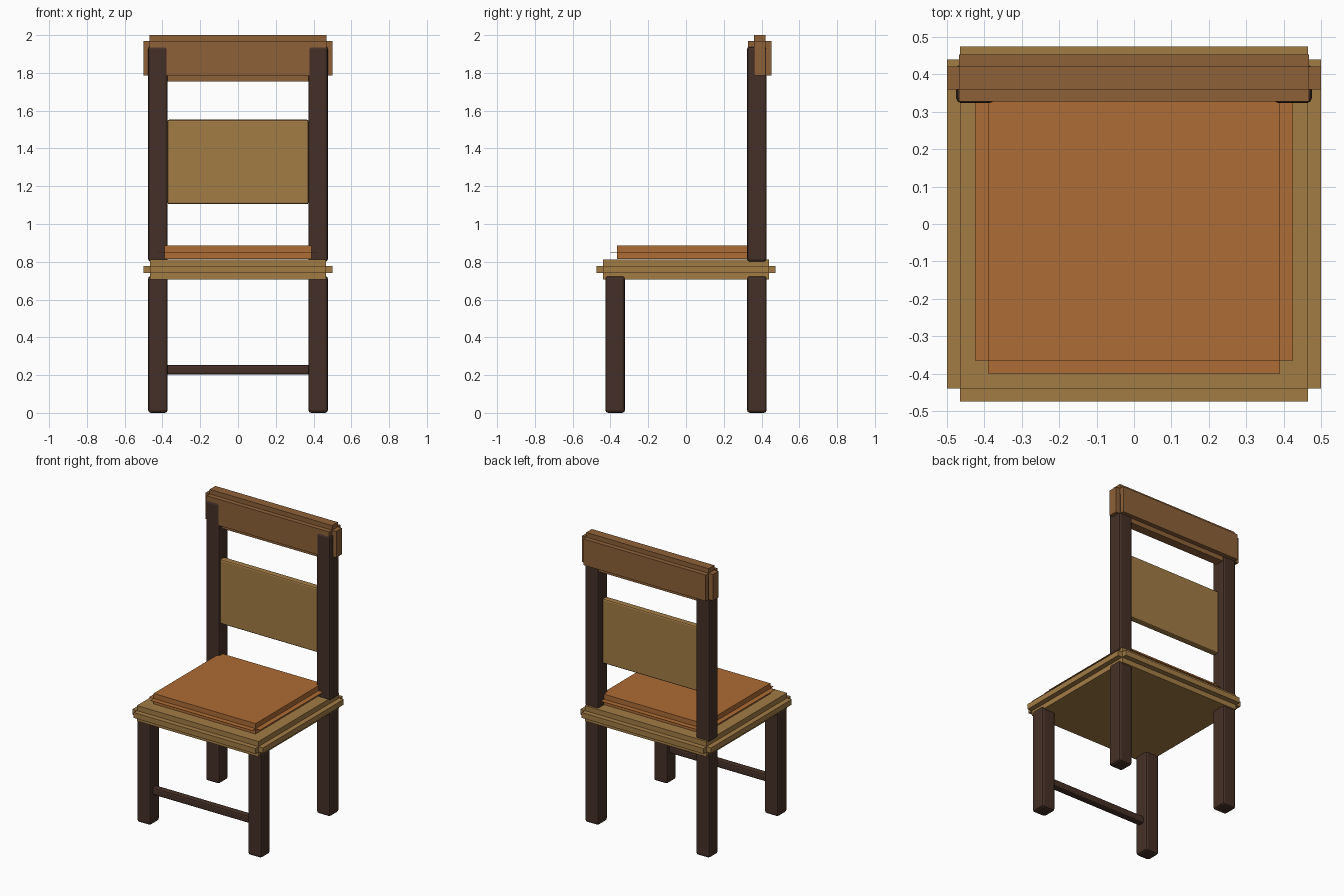
import bpy
import bmesh
from itertools import product

if "Cube" in bpy.data.objects:
    bpy.data.objects.remove(bpy.data.objects["Cube"])


def material(name, rgb):
    m = bpy.data.materials.new(name)
    m.diffuse_color = (*rgb, 1)
    m.use_nodes = True
    m.node_tree.nodes["Principled BSDF"].inputs["Base Color"].default_value = m.diffuse_color
    return m


DARK = material("dark_wood", (0.06, 0.03, 0.02))
RAIL = material("rail_wood", (0.27, 0.12, 0.04))
OAK = material("light_wood", (0.36, 0.2, 0.06))
FABRIC = material("cushion_fabric", (0.42, 0.15, 0.035))


def finish(name, bm, mat):
    me = bpy.data.meshes.new(name)
    bm.to_mesh(me)
    bm.free()
    me.materials.append(mat)
    ob = bpy.data.objects.new(name, me)
    bpy.context.collection.objects.link(ob)
    return ob


def box(name, lo, hi, mat, bevel):
    """Box with small softened edges."""
    bm = bmesh.new()
    bmesh.ops.create_cube(bm, size=1)
    for v in bm.verts:
        v.co = [(a + b) / 2 + c * (b - a) for a, b, c in zip(lo, hi, v.co)]
    ob = finish(name, bm, mat)
    mod = ob.modifiers.new("soft_edges", 'BEVEL')
    mod.width = bevel
    mod.segments = 2
    return ob


def stepped_box(name, lo, hi, step, mat):
    """Box whose edges are all cut back by a square rebate."""
    cuts = [(a, a + step, b - step, b) for a, b in zip(lo, hi)]
    # of a 3x3x3 grid keep the core and the six slabs on its sides
    cells = {c for c in product(range(3), repeat=3) if sum(i != 1 for i in c) <= 1}
    bm = bmesh.new()
    for cell in cells:
        for axis, side in product(range(3), (0, 1)):
            near = list(cell)
            near[axis] += 2 * side - 1
            if tuple(near) in cells:
                continue
            u, w = (axis + 1) % 3, (axis + 2) % 3
            verts = []
            for du, dw in ((0, 0), (1, 0), (1, 1), (0, 1)):
                p = list(cell)
                p[axis] += side
                p[u] += du
                p[w] += dw
                verts.append(bm.verts.new([cuts[k][p[k]] for k in range(3)]))
            bm.faces.new(verts if side else verts[::-1])
    bmesh.ops.remove_doubles(bm, verts=bm.verts, dist=0.0005)
    return finish(name, bm, mat)


# Legs and back posts, left and right
for side, s in (("left", -1), ("right", 1)):
    x0, x1 = sorted((s * 0.372, s * 0.476))
    box(f"front_leg_{side}", (x0, -0.427, 0), (x1, -0.323, 0.725), DARK, 0.015)
    box(f"rear_leg_{side}", (x0, 0.323, 0), (x1, 0.427, 0.725), DARK, 0.015)
    box(f"back_post_{side}", (x0, 0.323, 0.80), (x1, 0.427, 1.94), DARK, 0.015)

# Front stretcher between the front legs
box("front_stretcher", (-0.385, -0.4, 0.203), (0.385, -0.352, 0.253), DARK, 0.01)

# Seat, cushion and top rail with stepped edges
stepped_box("seat", (-0.5, -0.475, 0.705), (0.5, 0.475, 0.812), 0.035, OAK)
stepped_box("cushion", (-0.425, -0.4, 0.815), (0.425, 0.4, 0.887), 0.035, FABRIC)
stepped_box("top_rail", (-0.5, 0.327, 1.755), (0.5, 0.453, 2.0), 0.032, RAIL)

# Back panel between the posts
box("back_panel", (-0.374, 0.335, 1.105), (0.374, 0.38, 1.552), OAK, 0.01)
